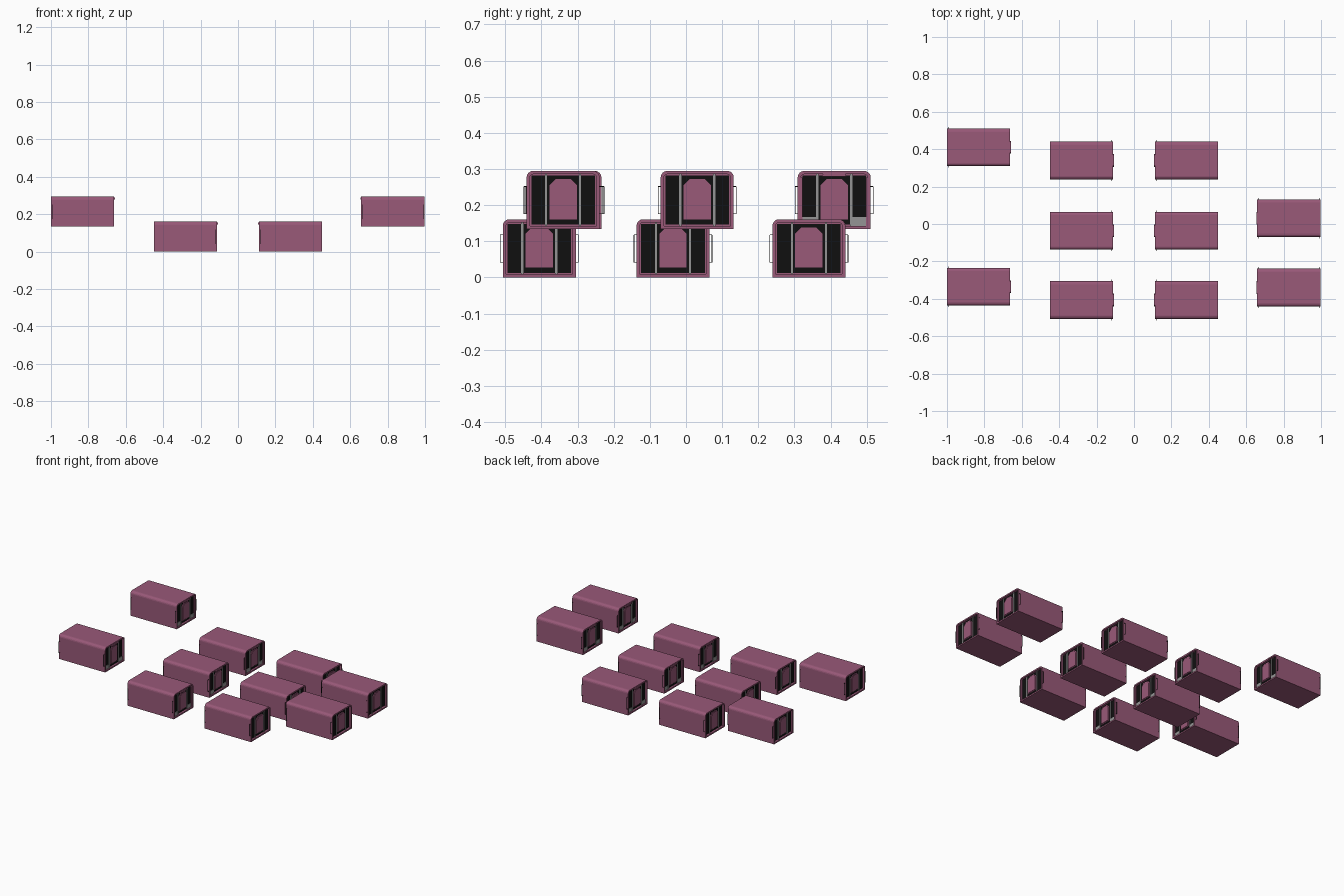
import bpy, bmesh, math
from mathutils import Matrix, Vector

if "Cube" in bpy.data.objects:
    bpy.data.objects.remove(bpy.data.objects["Cube"])

L, W, H = 0.338, 0.202, 0.161          # pod length, width, height


def material(name, rgb):
    m = bpy.data.materials.new(name)
    m.diffuse_color = (*rgb, 1)
    m.use_nodes = True
    m.node_tree.nodes["Principled BSDF"].inputs["Base Color"].default_value = m.diffuse_color
    return m


PLUM = material("plum", (0.32, 0.10, 0.19))
BLACK = material("black_glass", (0.005, 0.005, 0.005))
GREY = material("grey_metal", (0.30, 0.30, 0.30))


def make_mesh(name, bm, mat):
    bmesh.ops.recalc_face_normals(bm, faces=bm.faces)
    me = bpy.data.meshes.new(name)
    bm.to_mesh(me)
    bm.free()
    me.materials.append(mat)
    return name, me


def prism(bm, pts, x0, x1):
    """Extrude a y-z outline from x0 to x1."""
    f = bm.faces.new([bm.verts.new((x0, y, z)) for y, z in pts])
    r = bmesh.ops.extrude_face_region(bm, geom=[f])
    vs = [v for v in r["geom"] if isinstance(v, bmesh.types.BMVert)]
    bmesh.ops.translate(bm, verts=vs, vec=(x1 - x0, 0, 0))


def box(bm, x0, x1, y0, y1, z0, z1):
    prism(bm, [(y0, z0), (y1, z0), (y1, z1), (y0, z1)], x0, x1)


def arch(w, z0, z1, c):
    """Door outline with cut top corners."""
    return [(-w, z0), (w, z0), (w, z1 - c), (w - c, z1), (c - w, z1), (-w, z1 - c)]


E = L / 2
parts = []

# Hull: rounded top edges, recessed ends
bm = bmesh.new()
pts = [(-W / 2, 0), (W / 2, 0)]
R = 0.018
for s, a0 in ((1, 0), (-1, 90)):
    for i in range(5):
        a = math.radians(a0 + i * 22.5)
        pts.append((s * (W / 2 - R) + R * math.cos(a), H - R + R * math.sin(a)))
prism(bm, pts, -E, E)
bm.normal_update()
for f in [f for f in bm.faces if abs(f.normal.x) > 0.9]:
    bmesh.ops.inset_region(bm, faces=[f], thickness=0.009, use_even_offset=True)
    s = 1 if f.calc_center_median().x > 0 else -1
    r = bmesh.ops.extrude_face_region(bm, geom=[f])
    vs = [v for v in r["geom"] if isinstance(v, bmesh.types.BMVert)]
    bmesh.ops.translate(bm, verts=vs, vec=(-s * 0.014, 0, 0))
    bmesh.ops.delete(bm, geom=[f], context="FACES_ONLY")
parts.append(make_mesh("hull", bm, PLUM))

# Glazing behind both end frames
bm = bmesh.new()
for s in (-1, 1):
    for y0, y1 in ((-0.088, -0.050), (-0.044, 0.044), (0.050, 0.088)):
        box(bm, s * (E - 0.016), s * (E - 0.010), y0, y1, 0.012, H - 0.013)
parts.append(make_mesh("end_glazing", bm, BLACK))

# Mullions, and low panels on the entrance end
bm = bmesh.new()
for s in (-1, 1):
    for y in (-0.047, 0.047):
        box(bm, s * (E - 0.016), s * (E - 0.006), y - 0.003, y + 0.003, 0.009, H - 0.009)
for y in (-0.069, 0.069):
    box(bm, E - 0.016, E - 0.008, y - 0.02, y + 0.02, 0.009, 0.034)
parts.append(make_mesh("mullions_and_low_panels", bm, GREY))

# Doors with raised surrounds
bm = bmesh.new()
for s in (-1, 1):
    prism(bm, arch(0.038, 0.027, 0.139, 0.018), s * (E - 0.016), s * (E - 0.006))
    prism(bm, arch(0.033, 0.031, 0.134, 0.016), s * (E - 0.010), s * (E - 0.003))
parts.append(make_mesh("doors", bm, PLUM))

# Entrance canopy and side jambs
bm = bmesh.new()
prism(bm, [(-0.034, H - 0.015), (0.034, H - 0.015), (0.028, H - 0.004), (-0.028, H - 0.004)],
      E - 0.014, E + 0.004)
for y in (-0.091, 0.091):
    box(bm, E - 0.014, E - 0.004, y - 0.003, y + 0.003, 0.009, H - 0.018)
parts.append(make_mesh("entrance_canopy", bm, PLUM))

# Thin grab rails at each corner
bm = bmesh.new()
for sx in (-1, 1):
    for sy in (-1, 1):
        x, a, b = sx * (E - 0.006), sy * W / 2, sy * (W / 2 + 0.007)
        box(bm, x - 0.001, x + 0.001, b - 0.001, b + 0.001, 0.042, 0.118)
        for z in (0.042, 0.118):
            box(bm, x - 0.001, x + 0.001, a, b, z - 0.001, z + 0.001)
parts.append(make_mesh("grab_rails", bm, BLACK))

# Ten pods; the right-hand columns face the other way
columns = [(-0.831, 0.134, 0, (0.410, -0.335)),
           (-0.281, 0.0, 0, (0.340, -0.036, -0.406)),
           (0.281, 0.0, math.pi, (0.340, -0.036, -0.406)),
           (0.827, 0.134, math.pi, (0.031, -0.340))]
n = 0
for x, z, rot, ys in columns:
    for y in ys:
        n += 1
        for name, me in parts:
            o = bpy.data.objects.new(f"pod_{n}_{name}", me)
            o.location = (x, y, z)
            o.rotation_euler.z = rot
            bpy.context.collection.objects.link(o)
